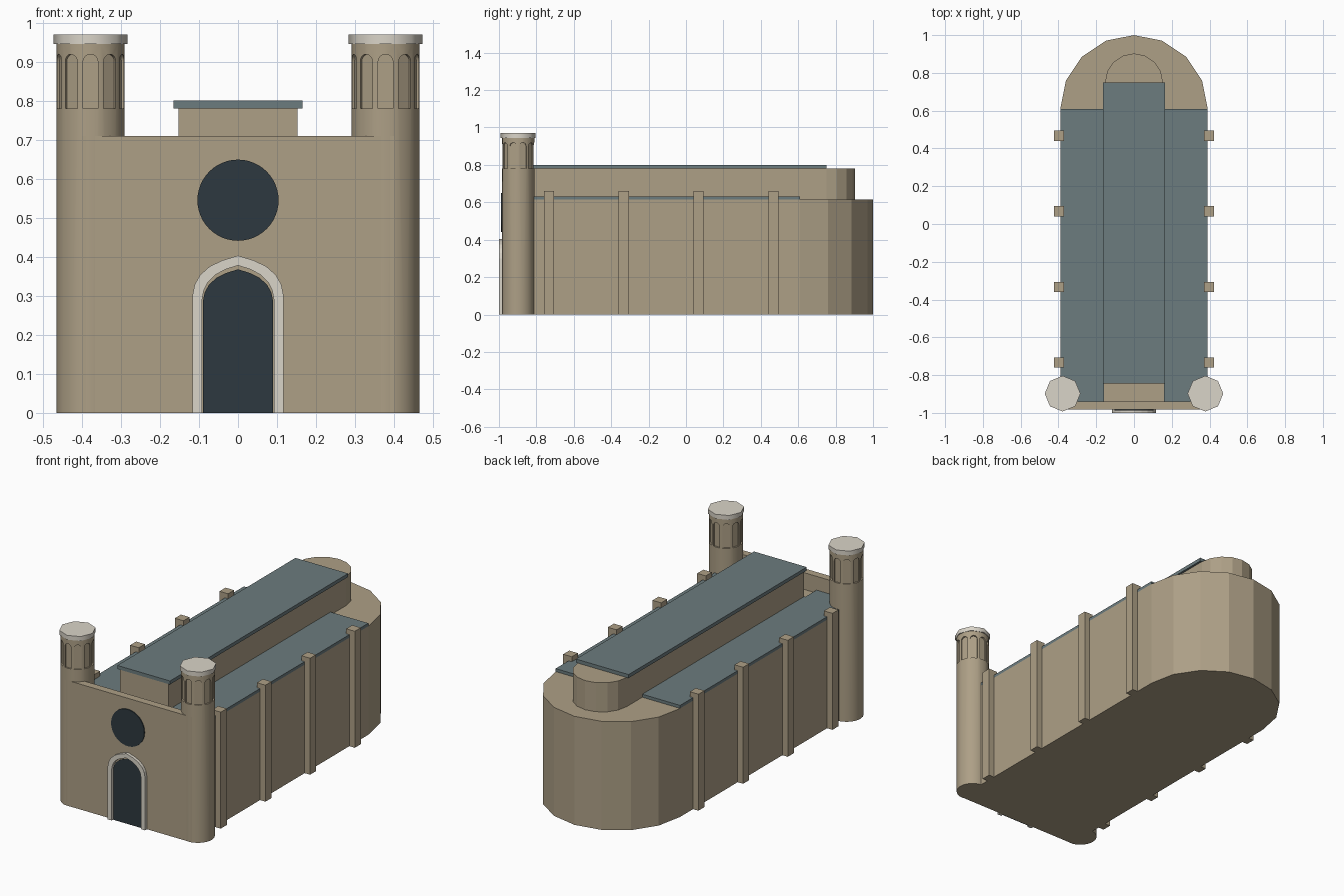
import bpy, bmesh, math

if "Cube" in bpy.data.objects:
    bpy.data.objects.remove(bpy.data.objects["Cube"])


def material(name, rgb):
    m = bpy.data.materials.new(name)
    m.diffuse_color = (*rgb, 1)
    m.use_nodes = True
    m.node_tree.nodes["Principled BSDF"].inputs["Base Color"].default_value = m.diffuse_color
    return m


STONE = material("stone", (0.42, 0.35, 0.24))
ROOF = material("roof_slate", (0.15, 0.20, 0.21))
PALE = material("pale_trim", (0.70, 0.66, 0.58))
DARK = material("dark_opening", (0.026, 0.040, 0.050))


def add_prism(bm, pts, lo, hi, axis="z"):
    """Extrude a 2D outline along z (points x,y) or y (points x,z)."""
    place = (lambda p, d: (p[0], p[1], d)) if axis == "z" else (lambda p, d: (p[0], d, p[1]))
    a = [bm.verts.new(place(p, lo)) for p in pts]
    b = [bm.verts.new(place(p, hi)) for p in pts]
    bm.faces.new(a)
    bm.faces.new(b[::-1])
    for i in range(len(pts)):
        j = (i + 1) % len(pts)
        bm.faces.new((a[i], b[i], b[j], a[j]))
    return a + b


def finish(name, bm, mat, smooth=None):
    bmesh.ops.recalc_face_normals(bm, faces=bm.faces)
    mesh = bpy.data.meshes.new(name)
    bm.to_mesh(mesh)
    bm.free()
    mesh.materials.append(mat)
    ob = bpy.data.objects.new(name, mesh)
    bpy.context.collection.objects.link(ob)
    if smooth:
        smooth_object(ob, smooth)
    return ob


def smooth_object(ob, degrees):
    bpy.ops.object.select_all(action="DESELECT")
    ob.select_set(True)
    bpy.context.view_layer.objects.active = ob
    bpy.ops.object.shade_smooth_by_angle(angle=math.radians(degrees))


def prism(name, pts, lo, hi, mat, axis="z", smooth=None):
    bm = bmesh.new()
    add_prism(bm, pts, lo, hi, axis)
    return finish(name, bm, mat, smooth)


def rect(x0, x1, y0, y1):
    return [(x0, y0), (x1, y0), (x1, y1), (x0, y1)]


def circle(cx, cy, r, n, start=0.0, sweep=math.tau):
    steps = n if sweep == math.tau else n + 1
    return [(cx + r * math.cos(start + sweep * i / n),
             cy + r * math.sin(start + sweep * i / n)) for i in range(steps)]


def arch(w, spring, apex):
    """Slightly pointed arch outline, from bottom right round to bottom left."""
    h = apex - spring
    side = [(w, 0), (w, spring), (w * 0.95, spring + 0.28 * h), (w * 0.83, spring + 0.52 * h),
            (w * 0.62, spring + 0.73 * h), (w * 0.35, spring + 0.88 * h)]
    return side + [(0, apex)] + [(-x, z) for x, z in reversed(side)]


# Main body and clerestory, each ending in a faceted round apse
prism("main_body", [(-0.39, -0.94), (0.39, -0.94)] + circle(0, 0.61, 0.39, 8, 0, math.pi),
      0, 0.615, STONE)
prism("clerestory", [(-0.153, -0.84), (0.153, -0.84)] + circle(0, 0.75, 0.153, 8, 0, math.pi),
      0.60, 0.78, STONE)

# Roof slabs
prism("nave_roof", rect(-0.165, 0.165, -0.845, 0.75), 0.78, 0.80, ROOF)
for s, side in ((-1, "left"), (1, "right")):
    prism(f"aisle_roof_{side}", rect(*sorted((s * 0.15, s * 0.39)), -0.84, 0.61),
          0.615, 0.632, ROOF)
    prism(f"aisle_roof_front_{side}", rect(*sorted((s * 0.16, s * 0.39)), -0.94, -0.84),
          0.615, 0.632, ROOF)
    # Buttresses along the aisle wall
    for i in range(4):
        y = -0.733 + 0.4 * i
        prism(f"buttress_{side}_{i + 1}", rect(*sorted((s * 0.37, s * 0.424)), y - 0.027, y + 0.027),
              0, 0.66, STONE)

# Front wall, round window, door and door surround
prism("front_wall", rect(-0.4, 0.4, -0.983, -0.94), 0, 0.71, STONE)
prism("round_window", circle(0, 0.545, 0.104, 48), -0.988, -0.97, DARK, "y")
prism("door", arch(0.09, 0.285, 0.368), -0.988, -0.97, DARK, "y")
prism("door_surround", arch(0.117, 0.30, 0.403) + arch(0.092, 0.29, 0.378)[::-1],
      -1.0, -0.97, PALE, "y")

# Corner towers with a ring of shallow arched niches and a pale cap
TX, TY, TR, NICHES = 0.378, -0.898, 0.0868, 10
for s, side in ((-1, "left"), (1, "right")):
    tower = prism(f"tower_{side}", circle(0, 0, TR, 20), 0, 0.947, STONE)
    bm = bmesh.new()
    niche = [(0.019, 0.78)] + circle(0, 0.90, 0.019, 8, 0, math.pi) + [(-0.019, 0.78)]
    for k in range(NICHES):
        verts = add_prism(bm, niche, -0.11, -0.077, "y")
        ang = math.tau * k / NICHES
        c, n = math.cos(ang), math.sin(ang)
        for v in verts:
            v.co.x, v.co.y = v.co.x * c - v.co.y * n, v.co.x * n + v.co.y * c
    cutter = finish("niche_cutter", bm, STONE)
    cutter.hide_render = True
    mod = tower.modifiers.new("niches", "BOOLEAN")
    mod.operation, mod.solver, mod.object = "DIFFERENCE", "EXACT", cutter
    bpy.context.view_layer.objects.active = tower
    bpy.ops.object.modifier_apply(modifier=mod.name)
    bpy.data.objects.remove(cutter)
    smooth_object(tower, 30)
    tower.location = (s * TX, TY, 0)
    cap = prism(f"tower_cap_{side}", circle(0, 0, 0.0945, 8), 0.945, 0.97, PALE, smooth=50)
    cap.location = (s * TX, TY, 0)
